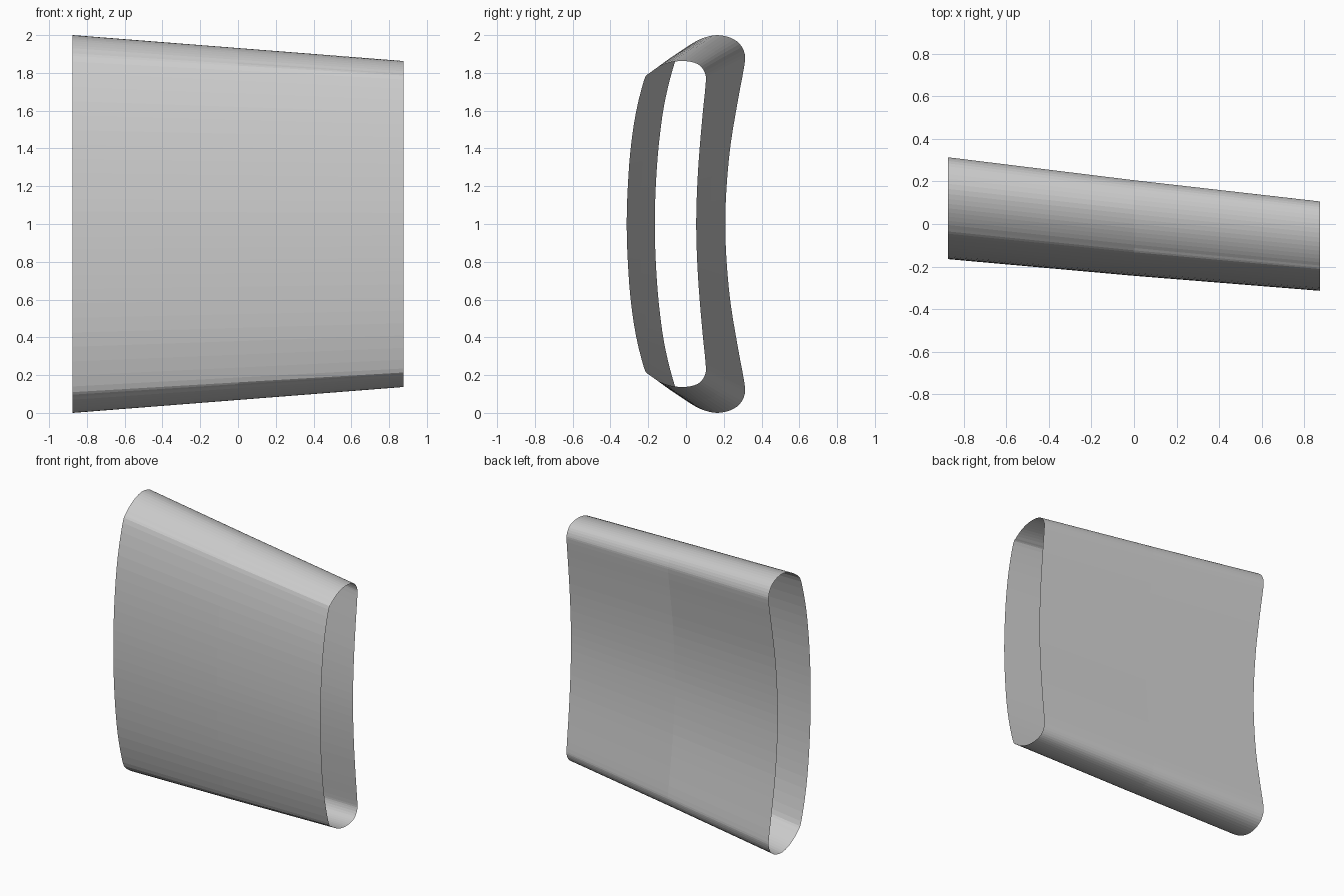
import bpy
import bmesh
from mathutils import Vector

if "Cube" in bpy.data.objects:
    bpy.data.objects.remove(bpy.data.objects["Cube"])

# Upper half of each end section as (y, height above z=1), front middle to back middle
WIDE = [(-.165, 0), (-.160, .20), (-.144, .42), (-.112, .65), (-.058, .86), (-.022, .915),
        (.035, .957), (.095, .986), (.165, 1.0), (.235, .986), (.285, .953), (.311, .90),
        (.309, .84), (.274, .65), (.236, .42), (.215, .20), (.208, 0)]
NARROW = [(-.314, 0), (-.309, .18), (-.294, .39), (-.265, .59), (-.221, .765), (-.195, .797),
          (-.145, .831), (-.085, .855), (-.020, .863), (.040, .855), (.080, .833), (.103, .79),
          (.104, .74), (.087, .57), (.069, .36), (.058, .17), (.054, 0)]
HALF_LENGTH = .875
STEPS = 3


def closed_section(half):
    """Mirror the half section downwards and smooth it with a Catmull-Rom spline."""
    pts = [Vector(p) for p in half]
    pts += [Vector((y, -z)) for y, z in half[-2:0:-1]]
    n, out = len(pts), []
    for i in range(n):
        a, b, c, d = (pts[(i + k) % n] for k in (-1, 0, 1, 2))
        for s in range(STEPS):
            t = s / STEPS
            out.append(.5 * (2 * b + (c - a) * t + (2 * a - 5 * b + 4 * c - d) * t * t
                             + (3 * b - a - 3 * c + d) * t ** 3))
    return out


# Open tapered sleeve lofted through wide, middle and narrow sections
wide, narrow = closed_section(WIDE), closed_section(NARROW)
middle = [(p + q) / 2 + Vector((-.004, 0)) for p, q in zip(wide, narrow)]
bm = bmesh.new()
rings = [[bm.verts.new((x, p.x, 1 + p.y)) for p in section]
         for x, section in ((-HALF_LENGTH, wide), (0, middle), (HALF_LENGTH, narrow))]
for r0, r1 in zip(rings, rings[1:]):
    for i in range(len(r0)):
        j = (i + 1) % len(r0)
        bm.faces.new((r0[i], r0[j], r1[j], r1[i]))
bmesh.ops.recalc_face_normals(bm, faces=bm.faces)
# Make sure normals point outward on the open shell
bm.faces.ensure_lookup_table()
if bm.faces[0].normal.y > 0:
    bmesh.ops.reverse_faces(bm, faces=bm.faces)

mesh = bpy.data.meshes.new("tapered_sleeve")
bm.to_mesh(mesh)
bm.free()
sleeve = bpy.data.objects.new("tapered_sleeve", mesh)
bpy.context.collection.objects.link(sleeve)
